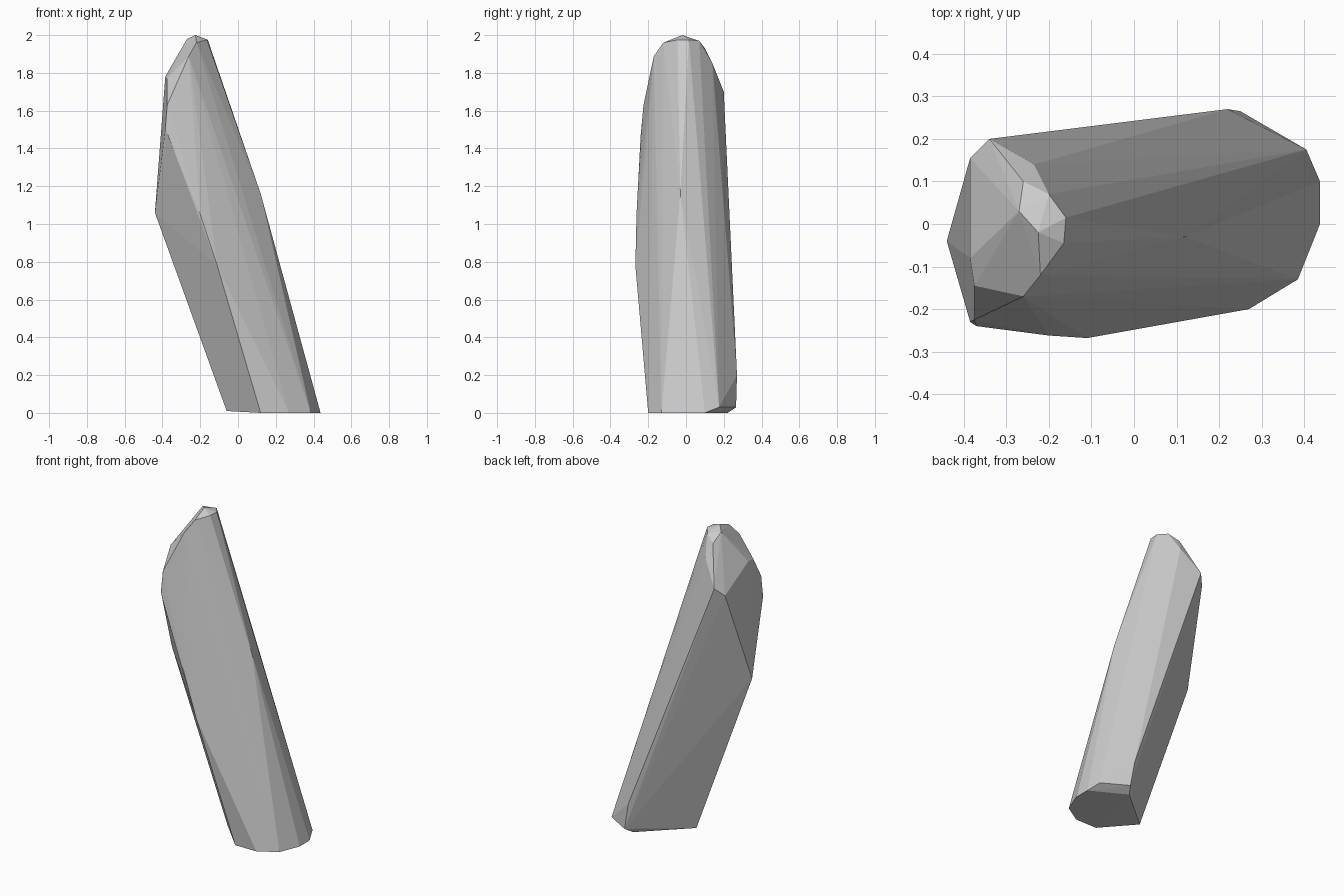
import bpy, bmesh

# Single stone colour
stone = bpy.data.materials.new("stone grey")
stone.diffuse_color = (0.6, 0.6, 0.6, 1)

# Corner points of the leaning stone, grouped by level
foot = [(-0.06, -0.02, 0.01), (0.12, -0.2, 0), (0.27, -0.2, 0), (0.385, -0.13, 0),
        (0.437, 0, 0), (0.437, 0.1, 0), (0.22, 0.22, 0)]
foot_chamfer = [(0.405, 0.175, 0.03), (0.25, 0.265, 0.03), (0.22, 0.27, 0.2)]
waist = [(-0.11, -0.268, 0.78), (-0.2, -0.262, 1.05), (-0.44, -0.04, 1.06), (0.12, -0.03, 1.16)]
shoulder = [(-0.37, -0.24, 1.47), (-0.385, -0.23, 1.5), (-0.375, -0.225, 1.63),
            (-0.385, 0.155, 1.65), (-0.34, 0.2, 1.7), (-0.385, -0.08, 1.78),
            (-0.375, -0.145, 1.77), (-0.235, 0.14, 1.85), (-0.26, -0.17, 1.89)]
tip = [(-0.26, 0.1, 1.93), (-0.22, -0.12, 1.96), (-0.2, 0.07, 1.97), (-0.16, 0.015, 1.975),
       (-0.165, -0.045, 1.975), (-0.27, 0.03, 1.98), (-0.225, -0.02, 2.0)]

# Wrap the points in a faceted convex skin
bm = bmesh.new()
for p in foot + foot_chamfer + waist + shoulder + tip:
    bm.verts.new(p)
res = bmesh.ops.convex_hull(bm, input=bm.verts[:])
loose = {v for v in res["geom_interior"] + res["geom_unused"]
         if isinstance(v, bmesh.types.BMVert) and not v.link_faces}
bmesh.ops.delete(bm, geom=list(loose), context='VERTS')
bmesh.ops.recalc_face_normals(bm, faces=bm.faces[:])

mesh = bpy.data.meshes.new("leaning_stone")
bm.to_mesh(mesh)
bm.free()
mesh.materials.append(stone)
bpy.context.collection.objects.link(bpy.data.objects.new("leaning_stone", mesh))
